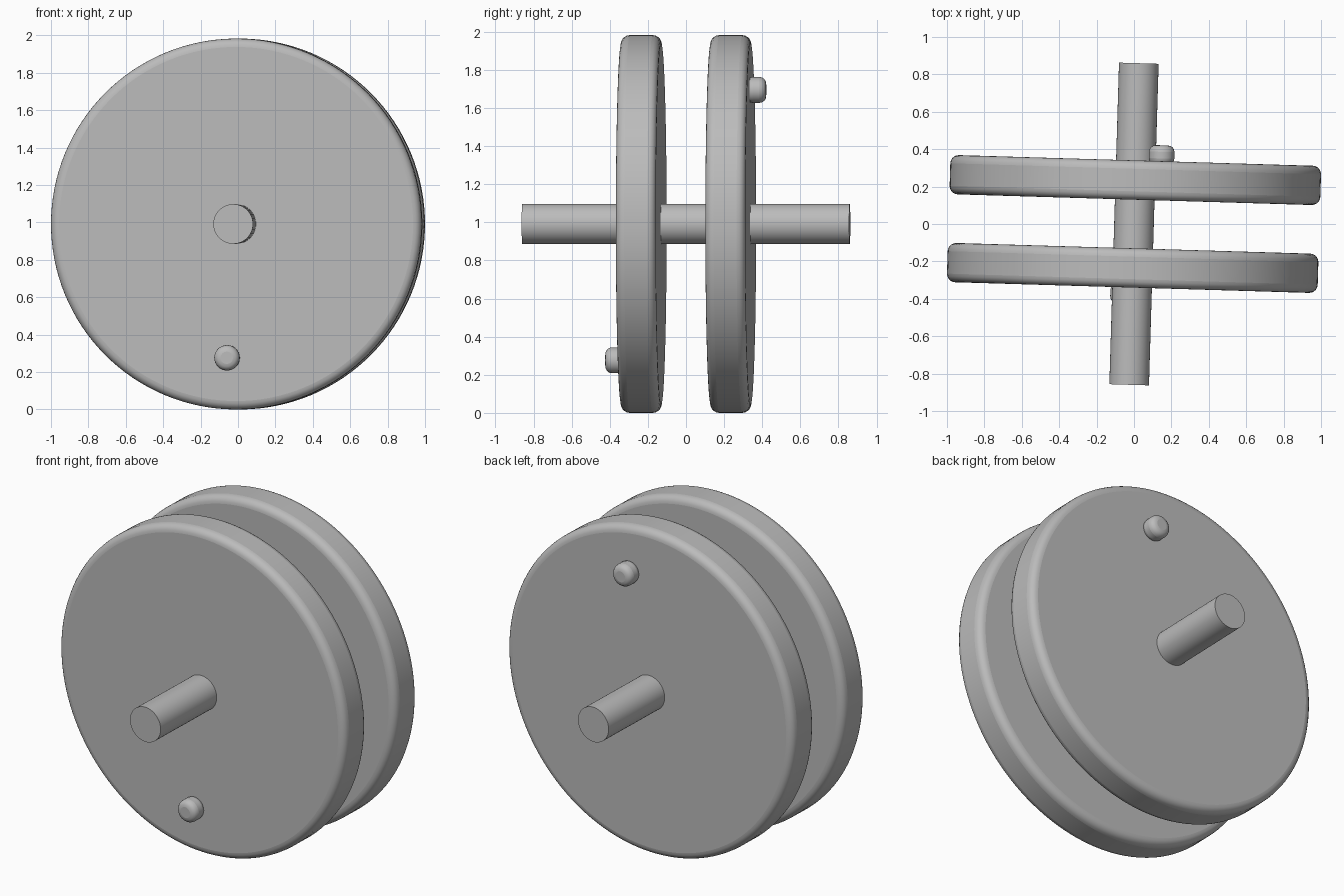
import bpy, math
from mathutils import Matrix, Vector

if "Cube" in bpy.data.objects:
    bpy.data.objects.remove(bpy.data.objects["Cube"], do_unlink=True)

RADIUS = 0.9915
CRANK = 0.717
TURN = Matrix.Translation((0, 0, RADIUS)) @ Matrix.Rotation(-0.03, 4, "Z")

grey = bpy.data.materials.new("plain grey")
grey.use_nodes = True
grey.diffuse_color = (0.5, 0.5, 0.5, 1)
grey.node_tree.nodes["Principled BSDF"].inputs["Base Color"].default_value = (0.5, 0.5, 0.5, 1)


def disc(name, radius, y0, y1, sides, x=0, z=0, rim=0, steps=4):
    """Cylinder along y from y0 to y1, with optional rounded rims."""
    bpy.ops.mesh.primitive_cylinder_add(vertices=sides, radius=radius, depth=abs(y1 - y0))
    ob = bpy.context.object
    ob.name = name
    ob.data.materials.append(grey)
    centre = Matrix.Translation(Vector((x, (y0 + y1) / 2, z)))
    ob.matrix_world = TURN @ centre @ Matrix.Rotation(math.pi / 2, 4, "X")
    if rim:
        bevel = ob.modifiers.new("rounded rim", "BEVEL")
        bevel.width = rim
        bevel.segments = steps
        bevel.limit_method = "ANGLE"
        bevel.angle_limit = math.radians(60)
    bpy.ops.object.shade_smooth_by_angle(angle=math.radians(40))
    return ob


# Axle through both wheels
disc("axle", 0.106, -0.86, 0.86, 64)

# Wheels, each with a crank pin on its outer face
for side, sign, angle in (("front", -1, math.radians(-93.8)), ("back", 1, math.radians(79))):
    disc(side + "_wheel", RADIUS, sign * 0.13, sign * 0.34, 128, rim=0.045, steps=5)
    disc(side + "_crank_pin", 0.068, sign * 0.32, sign * 0.425, 32,
         x=CRANK * math.cos(angle), z=CRANK * math.sin(angle), rim=0.035)
